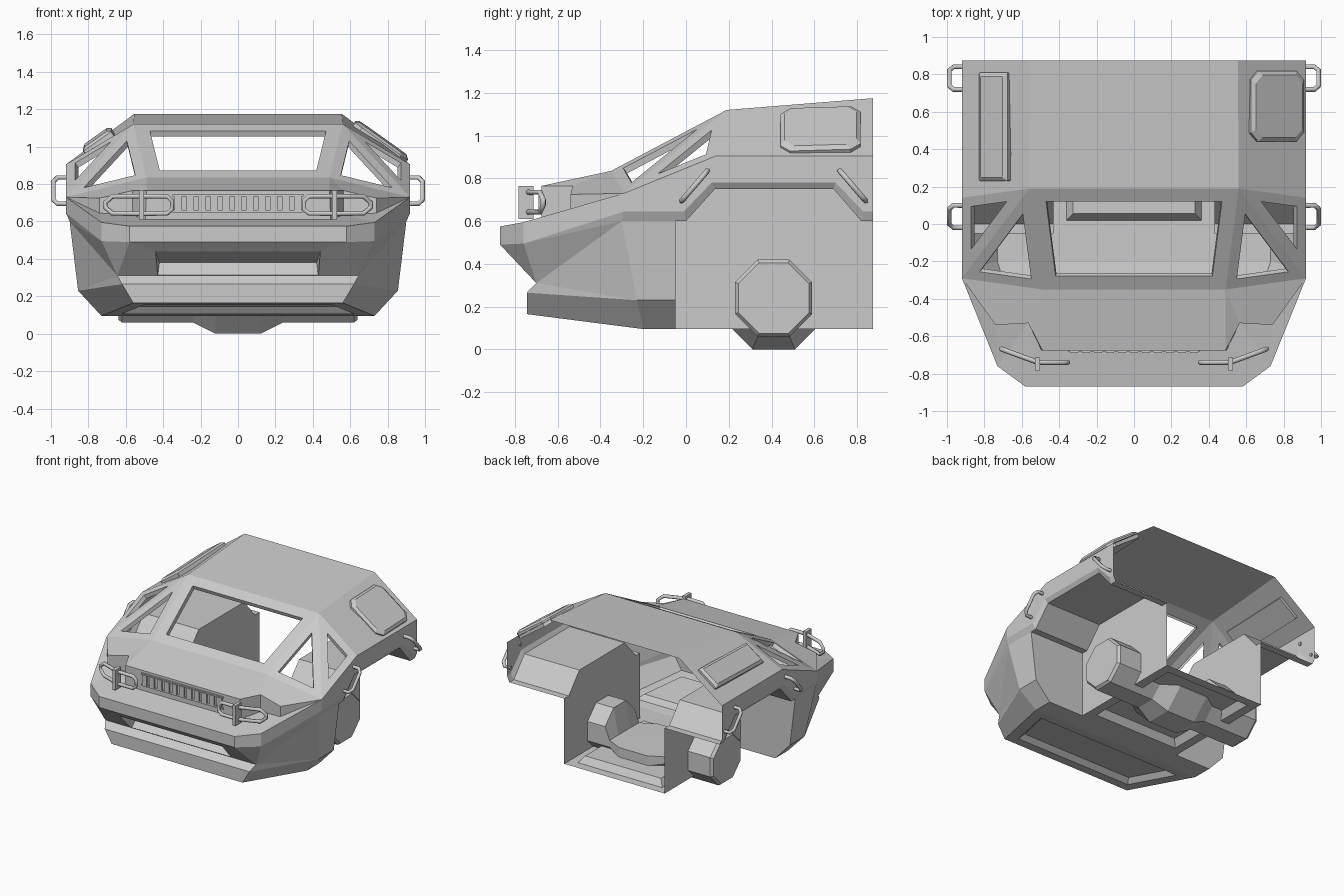
import bpy, bmesh, math
from mathutils import Vector

if "Cube" in bpy.data.objects:
    bpy.data.objects.remove(bpy.data.objects["Cube"])

# Named corner points of the right half (+x); a "-" prefix in a face means the mirrored point
P = {}
P.update(  # cabin and side wall
    R1=(.555, .875, 1.175), R2=(.56, .19, 1.12), W=(.49, -.35, .835),
    B1=(.92, .875, .905), B2=(.92, .14, .905), C=(.92, -.29, .73),
    A1=(.92, -.29, .645), A2=(.92, -.01, .645), A3=(.92, .12, .78),
    A4=(.92, .70, .78), A5=(.92, .83, .645), A6=(.92, .875, .645),
    L1=(.90, -.30, .60), L2=(.90, 0, .60), L3=(.90, .135, .75),
    L4=(.90, .69, .75), L5=(.90, .82, .60), L6=(.90, .875, .60))
P.update(  # hood and lamp alcoves
    P=(.49, -.675, .765), Q=(.565, -.53, .765), S=(.74, -.54, .725),
    P0=(.495, -.675, .61), Q0=(.565, -.53, .635), S0=(.74, -.54, .645))
P.update(  # bumper, mouth, chin and underside
    D=(.73, -.76, .595), E=(.58, -.87, .575), D2=(.73, -.76, .495), E2=(.58, -.87, .49),
    G=(.645, -.70, .31), H=(.62, -.745, .265), I=(.56, -.745, .165),
    K=(.855, -.23, .23), K2=(.855, -.05, .23), L0=(.90, -.05, .60),
    J=(.73, -.20, .095), J2=(.73, -.05, .095),
    M1=(.44, -.82, .44), M2=(.43, -.705, .315), N1=(.42, -.62, .38), N2=(.43, -.69, .30),
    F1=(.43, -.05, .095), F2=(.43, .875, .095))


def finish(bm, name):
    bmesh.ops.remove_doubles(bm, verts=bm.verts, dist=1e-5)
    bmesh.ops.recalc_face_normals(bm, faces=bm.faces)
    me = bpy.data.meshes.new(name)
    bm.to_mesh(me)
    bm.free()
    ob = bpy.data.objects.new(name, me)
    bpy.context.collection.objects.link(ob)
    return ob


def inset(bm, f, margin, depth, slope, hole):
    # frame a face, sink its middle towards the cabin centre, optionally open it
    bmesh.ops.inset_individual(bm, faces=[f], thickness=margin, use_even_offset=True)
    f.normal_update()
    out = f.normal.dot(f.calc_center_median() - Vector((0, .1, .6))) > 0
    bmesh.ops.inset_individual(bm, faces=[f], thickness=slope,
                               depth=-depth if out else depth, use_even_offset=True)
    if hole:
        bmesh.ops.delete(bm, geom=[f], context='FACES_ONLY')


def shell(name, faces, insets={}):
    bm, verts, todo = bmesh.new(), {}, []

    def vert(key, s):
        k = (key.lstrip('-'), s * (-1 if key[0] == '-' else 1))
        if k not in verts:
            x, y, z = P[k[0]]
            verts[k] = bm.verts.new((x * k[1], y, z))
        return verts[k]

    for spec in faces:
        names = spec.split()
        for s in ((1,) if '-' in spec else (1, -1)):
            f = bm.faces.new([vert(n, s) for n in names[::s]])
            f.normal_update()
            if spec in insets:
                todo.append((f, insets[spec]))
    for f, a in todo:
        inset(bm, f, *a)
    return finish(bm, name)


# Roof and window frames
shell("cabin", ["R1 R2 -R2 -R1", "R1 B1 B2 R2", "R2 W -W -R2", "R2 C W", "R2 B2 C"],
      {"R2 W -W -R2": (.08, .03, .004, True),
       "R2 C W": (.055, .03, .004, True),
       "R2 B2 C": (.055, .03, .004, True)})

# Side walls with stepped arch lip
shell("side_wall", ["C B2 B1 A6 A5 A4 A3 A2 A1"] +
      [f"A{i} A{i+1} L{i+1} L{i}" for i in range(1, 6)])

# Hood with lamp alcoves
shell("hood", ["W P -P -W", "W Q P", "W C S Q", "P -P -P0 P0",
               "P Q Q0 P0", "Q S S0 Q0", "S C S0"])

# Bumper with recessed mouth
shell("bumper", ["C D S0", "S0 D Q0", "Q0 D P0", "P0 D E", "E -E -P0 P0",
                 "C D D2 A1", "D E E2 D2", "E -E -E2 E2", "D2 A1 L1", "E2 D2 G", "D2 L1 G",
                 "E2 M1 -M1 -E2", "E2 G M2 M1", "G -G -M2 M2", "M1 N1 -N1 -M1",
                 "N1 N2 -N2 -N1", "M1 M2 N2 N1", "M2 N2 -N2 -M2"])

# Chin, lower sides and underside
shell("lower_body", ["L1 K G", "L1 L0 K2 K", "G H -H -G", "H I -I -H", "H G K", "H K J I",
                     "K K2 J2 J", "I J -J -I", "J J2 F1 -F1 -J2 -J", "F1 F2 -F2 -F1"],
      {"I J -J -I": (.08, .035, .035, False), "F1 F2 -F2 -F1": (.07, .05, .035, False)})

# Wheel housings
for side, s in (("right", 1), ("left", -1)):
    bm = bmesh.new()
    outer = [P[k] for k in ("J2", "K2", "L0", "L2", "L3", "L4", "L5", "L6")]
    o = [bm.verts.new((s * x, y, z)) for x, y, z in outer]
    i = [bm.verts.new((s * .43, y, z)) for x, y, z in outer]
    for a in range(len(o) - 1):
        bm.faces.new((o[a], o[a + 1], i[a + 1], i[a]))
    bm.faces.new(i + [bm.verts.new((s * .43, .875, .095))])
    finish(bm, side + "_wheel_housing")

# Octagonal axle with flat-topped differential hanging below
bm, rings = bmesh.new(), []
for x, r, top in ((-.64, .165, 1), (-.62, .18, 1), (-.28, .18, 1), (-.24, .18, .22),
                  (-.12, .24, .22), (.12, .24, .22), (.24, .18, .22), (.28, .18, 1),
                  (.62, .18, 1), (.64, .165, 1)):
    r /= math.cos(math.pi / 8)
    angles = [math.pi * (k + .5) / 4 for k in range(8)]
    rings.append([bm.verts.new((x, .41 + r * math.cos(a), min(top - .001 * abs(a - 1.57),
                                                             .24 + r * math.sin(a))))
                  for a in angles])
for a, b in zip(rings, rings[1:]):
    for k in range(8):
        bm.faces.new((a[k], a[k - 1], b[k - 1], b[k]))
bm.faces.new(rings[0])
bm.faces.new(rings[-1])
finish(bm, "axle")


def plate(name, s, x, y, z, w, l, c, t=.036, bev=.02):
    # chamfered hatch lying on the sloping roof side
    u, n = Vector((.815 * s, .0, -.579)), Vector((.579 * s, -.02, .815))
    v = Vector((0, 1, .03))
    bm, loops = bmesh.new(), []
    for h, d in ((-.02, 0), (t - .015, 0), (t, bev)):
        a, b = w / 2 - d, l / 2 - d
        pts = [(a, b - c), (a - c, b), (c - a, b), (-a, b - c),
               (-a, c - b), (c - a, -b), (a - c, -b), (a, c - b)]
        loops.append([bm.verts.new(Vector((x * s, y, z)) + u * p + v * q + n * h) for p, q in pts])
    for a, b in zip(loops, loops[1:]):
        for k in range(8):
            bm.faces.new((a[k], a[k - 1], b[k - 1], b[k]))
    bm.faces.new(loops[0])
    bm.faces.new(loops[-1])
    finish(bm, name)


plate("right_roof_hatch", 1, .755, .63, 1.015, .345, .375, .045)
plate("left_roof_panel", -1, .74, .52, 1.02, .185, .58, .004)


def tube(name, pts, closed, r=.0135):
    cu = bpy.data.curves.new(name, 'CURVE')
    cu.dimensions, cu.bevel_depth, cu.bevel_resolution = '3D', r, 1
    cu.use_fill_caps = True
    sp = cu.splines.new('POLY')
    sp.points.add(len(pts) - 1)
    for p, co in zip(sp.points, pts):
        p.co = (*co, 1)
    sp.use_cyclic_u = closed
    bpy.context.collection.objects.link(bpy.data.objects.new(name, cu))


def box(name, c, size):
    bm = bmesh.new()
    bmesh.ops.create_cube(bm, size=1)
    bmesh.ops.scale(bm, vec=size, verts=bm.verts)
    bmesh.ops.translate(bm, vec=c, verts=bm.verts)
    finish(bm, name)


ring = [(.352, .665), (.352, .71), (.38, .735), (.515, .735), (.67, .735), (.71, .70),
        (.71, .675), (.67, .642), (.515, .642), (.38, .642)]
grip = [(.91, 0), (.965, 0), (.987, .15), (.987, .85), (.965, 1), (.91, 1)]
for side, s in (("right", 1), ("left", -1)):
    # Lamp guards with brackets
    tube(side + "_lamp_guard", [(s * x, -.74 + max(0, x - .515) * .37, z) for x, z in ring], True)
    box(side + "_guard_bracket", (s * .515, -.748, .687), (.026, .07, .155))
    # Slanted grab handles
    for end, (y0, y1) in (("front", (.10, -.02)), ("rear", (.72, .84))):
        tube(f"{side}_{end}_handle", [(s * x, y0 + (y1 - y0) * t, .835 - .14 * t) for x, t in grip],
             False)

# Grille rails and slats
for z in (.655, .74):
    box("grille_rail", (0, -.675, z), (.70, .02, .012))
for k in range(11):
    box("grille_slat", (-.32 + k * .064, -.675, .698), (.04, .03, .08))
